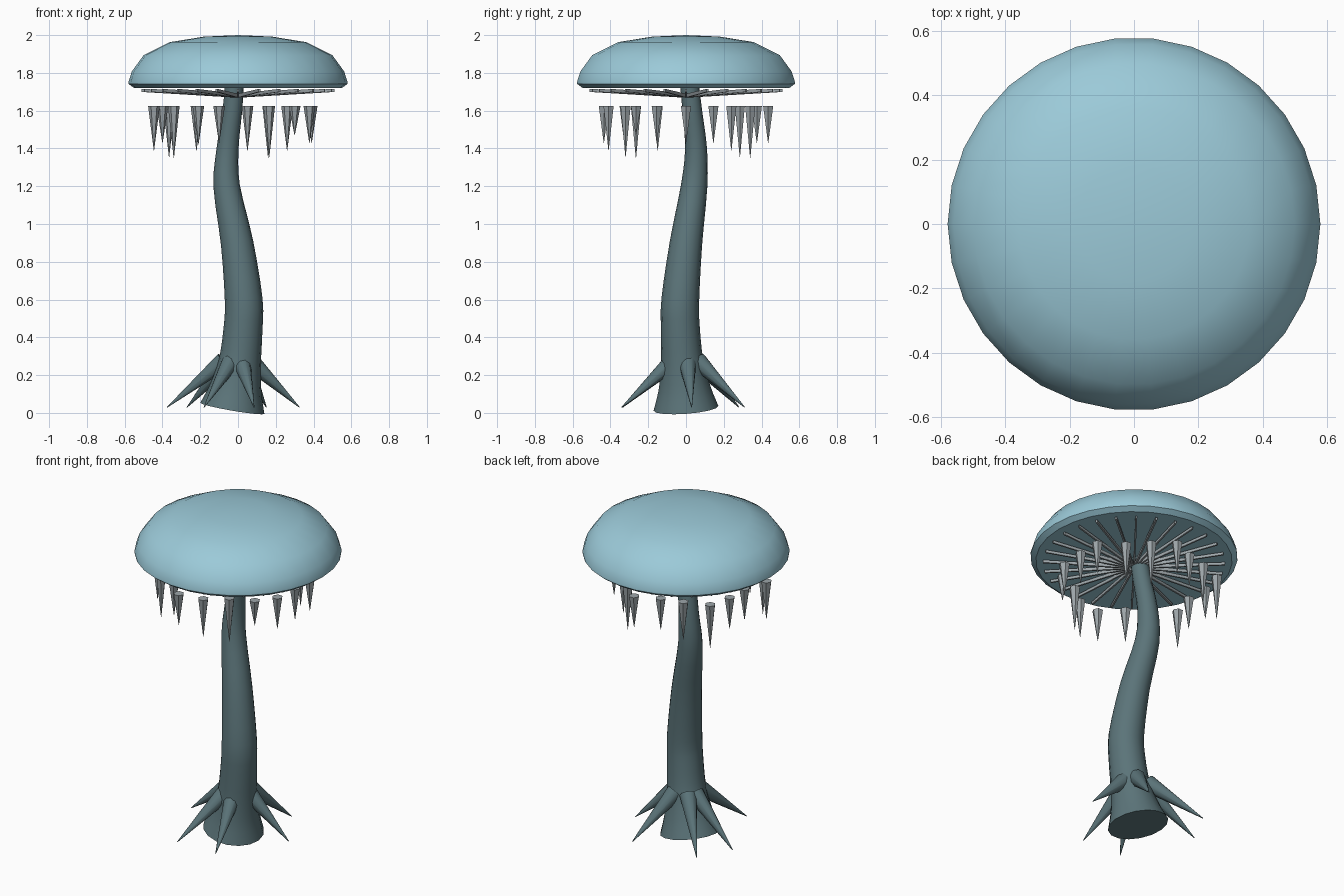
import bpy, bmesh, math
from mathutils import Vector

if "Cube" in bpy.data.objects:
    bpy.data.objects.remove(bpy.data.objects["Cube"])


def material(name, rgb):
    m = bpy.data.materials.new(name)
    m.diffuse_color = (*rgb, 1)
    m.use_nodes = True
    m.node_tree.nodes["Principled BSDF"].inputs["Base Color"].default_value = m.diffuse_color
    return m


BLUE = material("pale_blue", (0.33, 0.59, 0.69))
TEAL = material("dark_teal", (0.105, 0.175, 0.192))
GREY = material("pale_grey", (0.34, 0.38, 0.40))


def finish(bm, name, mat, smooth=None):
    bmesh.ops.recalc_face_normals(bm, faces=bm.faces)
    me = bpy.data.meshes.new(name)
    bm.to_mesh(me)
    bm.free()
    me.materials.append(mat)
    ob = bpy.data.objects.new(name, me)
    bpy.context.collection.objects.link(ob)
    if smooth:
        bpy.ops.object.select_all(action='DESELECT')
        bpy.context.view_layer.objects.active = ob
        ob.select_set(True)
        bpy.ops.object.shade_smooth_by_angle(angle=math.radians(smooth))
    return ob


def tube(bm, points, radii, sides):
    """Sweep circles along a path; closed at both ends."""
    rings = []
    for i, p in enumerate(points):
        d = (points[min(i + 1, len(points) - 1)] - points[max(i - 1, 0)]).normalized()
        # side axes that stay stable along the path
        ref = Vector((1, 0, 0)) if abs(d.x) < 0.75 else Vector((0, 1, 0))
        v = d.cross(ref).normalized()
        u = v.cross(d)
        rings.append([bm.verts.new(p + radii[i] * (u * math.cos(a) + v * math.sin(a)))
                      for a in (2 * math.pi * k / sides for k in range(sides))])
    for a, b in zip(rings, rings[1:]):
        for k in range(sides):
            j = (k + 1) % sides
            bm.faces.new((a[k], a[j], b[j], b[k]))
    bm.faces.new(rings[0][::-1])
    bm.faces.new(rings[-1])


def catmull(pts, steps):
    """Smooth curve through 4D points (x, y, z, radius)."""
    p = [2 * pts[0] - pts[1]] + pts + [2 * pts[-1] - pts[-2]]
    out = []
    for i in range(1, len(p) - 2):
        for s in range(steps):
            t = s / steps
            out.append(0.5 * (2 * p[i] + (p[i + 1] - p[i - 1]) * t
                       + (2 * p[i - 1] - 5 * p[i] + 4 * p[i + 1] - p[i + 2]) * t * t
                       + (3 * p[i] - p[i - 1] - 3 * p[i + 1] + p[i + 2]) * t ** 3))
    return out + [pts[-1]]


# Cap: lathed dome with a bevelled rim and flat underside
profile = [(0, 2.0), (0.18, 1.992), (0.36, 1.963), (0.5, 1.893), (0.562, 1.808),
           (0.58, 1.752), (0.58, 1.742), (0.55, 1.72), (0, 1.72)]
bm = bmesh.new()
vs = [bm.verts.new((r, 0, z)) for r, z in profile]
es = [bm.edges.new(e) for e in zip(vs, vs[1:])]
bmesh.ops.spin(bm, geom=vs + es, cent=(0, 0, 0), axis=(0, 0, 1),
               angle=2 * math.pi, steps=30)
bmesh.ops.remove_doubles(bm, verts=bm.verts, dist=1e-4)
finish(bm, "cap", BLUE, 35)

# Stem: bent, tapering, flared at the foot
path = [(-0.03, 0.0, 0.024, 0.172), (-0.012, -0.008, 0.13, 0.138),
        (0.01, -0.02, 0.27, 0.112), (0.027, -0.03, 0.45, 0.103),
        (0.03, -0.03, 0.6, 0.1), (-0.005, 0.0, 0.9, 0.086),
        (-0.06, 0.043, 1.2, 0.07), (-0.055, 0.053, 1.4, 0.058),
        (-0.03, 0.033, 1.6, 0.052), (-0.02, 0.02, 1.725, 0.05)]
curve = catmull([Vector(p) for p in path], 3)
bm = bmesh.new()
tube(bm, [p.xyz for p in curve], [p.w for p in curve], 16)
finish(bm, "stem", TEAL, 40)

# Roots: cones leaning out of the foot of the stem
bm = bmesh.new()
for x, y in [(-0.18, -0.335), (0.085, -0.34), (0.325, 0.03),
             (0.15, 0.31), (-0.27, 0.28), (-0.375, 0.08)]:
    tube(bm, [Vector((x * 0.2, y * 0.2, 0.275)), Vector((x, y, 0.03))],
         [0.05, 0.002], 10)
finish(bm, "roots", TEAL, 40)

# Gills: thin radial blades under the cap
bm = bmesh.new()
N = 28
for i in range(N):
    a = 2 * math.pi * i / N
    d, s = Vector((math.cos(a), math.sin(a), 0)), Vector((-math.sin(a), math.cos(a), 0)) * 0.005
    ends = []
    for r, z0, z1 in ((0.03, 1.67, 1.69), (0.51, 1.699, 1.715)):
        ends.append([bm.verts.new(d * r + s * k + Vector((0, 0, z)))
                     for k, z in ((-1, z0), (1, z0), (1, z1), (-1, z1))])
    p, q = ends
    for k in range(4):
        j = (k + 1) % 4
        bm.faces.new((p[k], p[j], q[j], q[k]))
    bm.faces.new(p[::-1])
    bm.faces.new(q)
finish(bm, "gills", GREY)

# Drips: ring of hanging spikes (x, y, tip height)
drips = [(0.39, 0, 1.43), (0.39, 0.145, 1.43), (0.26, 0.24, 1.39), (0.16, 0.34, 1.35),
         (0.05, 0.435, 1.43), (-0.09, 0.375, 1.43), (-0.22, 0.34, 1.39),
         (-0.365, 0.285, 1.355), (-0.4, 0.145, 1.43), (-0.4, 0, 1.43),
         (-0.445, -0.15, 1.39), (-0.34, -0.265, 1.35), (-0.21, -0.325, 1.42),
         (-0.1, -0.435, 1.43), (0.05, -0.41, 1.39), (0.165, -0.32, 1.355),
         (0.3, -0.265, 1.47), (0.378, -0.155, 1.43)]
bm = bmesh.new()
for x, y, z in drips:
    tube(bm, [Vector((x, y, 1.625)), Vector((x, y, z))], [0.031, 0.001], 6)
finish(bm, "drips", GREY)
